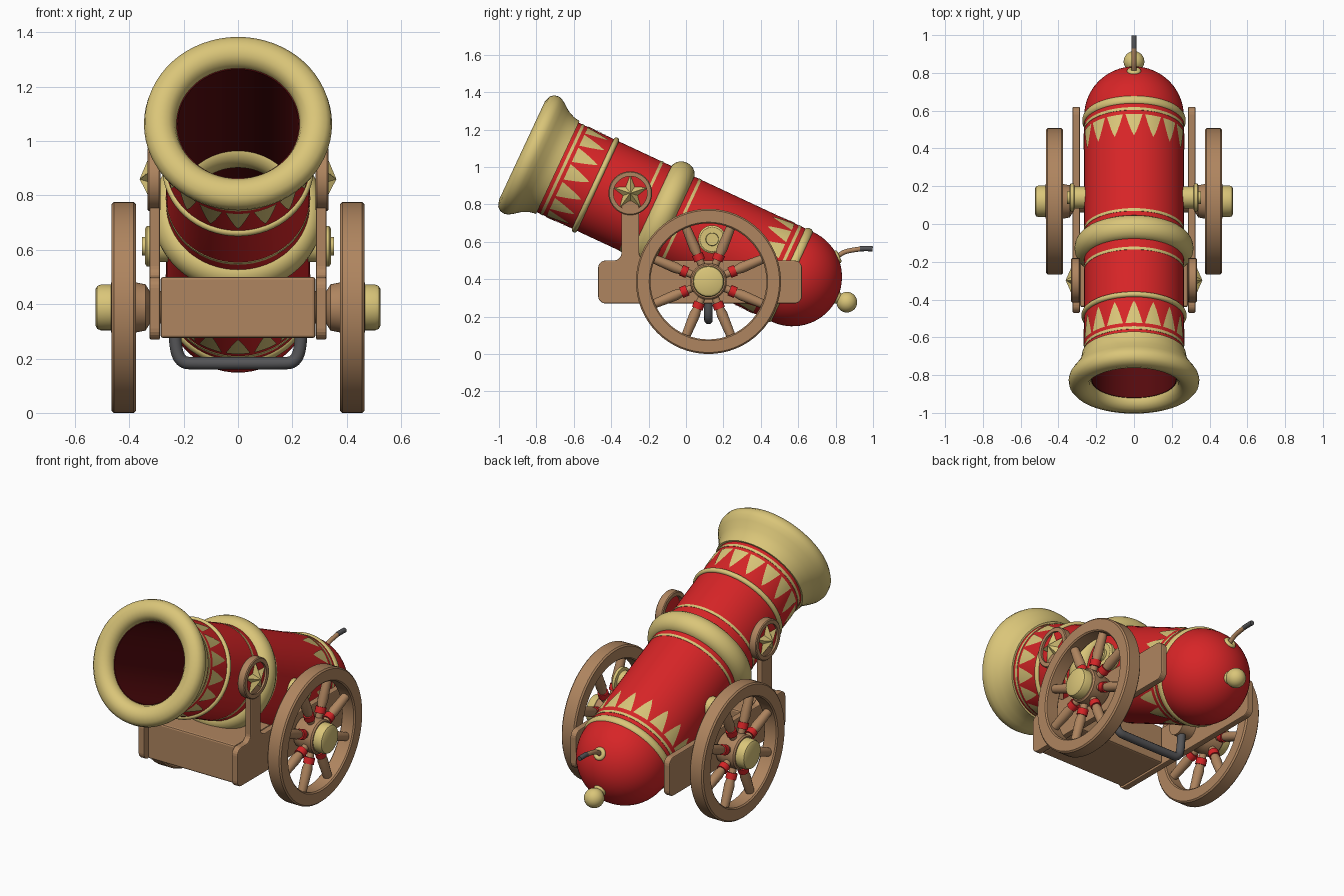
import bpy, bmesh, math
from math import pi, sin, cos, radians
from mathutils import Matrix, Vector

if "Cube" in bpy.data.objects:
    bpy.data.objects.remove(bpy.data.objects["Cube"], do_unlink=True)


def material(name, rgb):
    m = bpy.data.materials.new(name)
    m.use_nodes = True
    m.diffuse_color = (*rgb, 1)
    m.node_tree.nodes["Principled BSDF"].inputs["Base Color"].default_value = (*rgb, 1)
    return m


RED = material("red paint", (0.68, 0.018, 0.02))
DARK = material("dark red bore", (0.09, 0.003, 0.004))
GOLD = material("pale gold", (0.70, 0.56, 0.19))
WOOD = material("brown wood", (0.43, 0.235, 0.115))
IRON = material("grey iron", (0.09, 0.09, 0.095))


def finish(name, bm, mats, matrix=Matrix(), smooth=True, bevel=0):
    bmesh.ops.remove_doubles(bm, verts=bm.verts, dist=1e-5)
    bmesh.ops.recalc_face_normals(bm, faces=bm.faces)
    me = bpy.data.meshes.new(name)
    bm.to_mesh(me)
    bm.free()
    for m in mats:
        me.materials.append(m)
    if smooth:
        me.shade_smooth()
        me.set_sharp_from_angle(angle=radians(35))
    ob = bpy.data.objects.new(name, me)
    ob.matrix_world = matrix
    bpy.context.collection.objects.link(ob)
    if bevel:
        mod = ob.modifiers.new("soft edges", "BEVEL")
        mod.width, mod.segments = bevel, 2
    return ob


def lathe(name, profile, mat, matrix=Matrix(), closed=False, steps=64, inner=None):
    """Spin (radius, height) points about local z; inner = (material, face rule)."""
    bm = bmesh.new()
    vs = [bm.verts.new((r, 0, h)) for r, h in profile]
    for a, b in zip(vs, vs[1:] + (vs[:1] if closed else [])):
        bm.edges.new((a, b))
    bmesh.ops.spin(bm, geom=bm.verts[:] + bm.edges[:], cent=(0, 0, 0), axis=(0, 0, 1),
                   angle=2 * pi, steps=steps, use_merge=True)
    mats = [mat]
    if inner:
        mats.append(inner[0])
        for f in bm.faces:
            f.material_index = int(inner[1](f.calc_center_median()))
    return finish(name, bm, mats, matrix)


def ring(name, major, minor, height, mat, matrix, stretch=1):
    pts = [(major + minor * cos(a * pi / 10), height + stretch * minor * sin(a * pi / 10))
           for a in range(20)]
    return lathe(name, pts, mat, matrix, closed=True)


def ball(r, start, end, n=16):
    return [(r * cos(a), r * sin(a)) for a in
            (start + (end - start) * i / n for i in range(n + 1))]


def tube(name, points, radius, mat):
    cu = bpy.data.curves.new(name, "CURVE")
    cu.dimensions = "3D"
    cu.bevel_depth, cu.bevel_resolution, cu.use_fill_caps = radius, 4, True
    sp = cu.splines.new("NURBS")
    sp.points.add(len(points) - 1)
    for p, co in zip(sp.points, points):
        p.co = (*co, 1)
    sp.use_endpoint_u, sp.order_u, sp.resolution_u = True, 3, 8
    cu.materials.append(mat)
    ob = bpy.data.objects.new(name, cu)
    bpy.context.collection.objects.link(ob)


# Barrel: local z runs along the bore from the dome centre to the mouth
R = 0.264
BARREL = Matrix.Translation((0, 0.57, 0.412)) @ Matrix.Rotation(radians(65), 4, "X")
lathe("barrel", ball(R, -pi / 2, 0) + [(R, 0.7), (R, 1.4), (0.24, 1.54), (0.222, 1.54),
      (0.222, 0.6), (0, 0.6)], RED, BARREL,
      inner=(DARK, lambda c: c.z > 0.5 and c.xy.length < 0.235))
lathe("muzzle_flare", [(0.262, 1.385), (0.274, 1.385), (0.28, 1.42), (0.298, 1.46),
      (0.325, 1.495), (0.341, 1.52), (0.346, 1.54), (0.342, 1.565), (0.325, 1.585),
      (0.29, 1.597), (0.255, 1.589), (0.234, 1.567), (0.225, 1.535), (0.235, 1.5)],
      GOLD, BARREL, closed=True)
ring("middle_ring", 0.252, 0.063, 0.77, GOLD, BARREL, 1.1)
ring("front_thin_ring", 0.264, 0.015, 1.163, GOLD, BARREL)
ring("rear_thin_ring", 0.258, 0.016, 0.025, GOLD, BARREL, 1.5)
for i, h in enumerate((0.07, 0.66, 0.885, 1.35)):
    lathe(f"painted_stripe_{i + 1}", [(R - 0.003, h), (R + 0.002, h), (R + 0.002, h + 0.016),
          (R - 0.003, h + 0.016)], GOLD, BARREL, closed=True)


# Painted rows of pointed teeth wrapped round the barrel
def teeth(name, base, tip, count=16, rows=6):
    bm = bmesh.new()
    for k in range(count):
        mid = pi / 2 + k * 2 * pi / count
        grid = []
        for j in range(rows + 1):
            f = j / rows
            half = radians(9.8) * (1 - f) ** 0.8
            grid.append([bm.verts.new(((R + 0.003) * cos(mid + s * half),
                                       (R + 0.003) * sin(mid + s * half),
                                       base + (tip - base) * f)) for s in (-1, -.5, 0, .5, 1)])
        for a, b in zip(grid, grid[1:]):
            for i in range(4):
                bm.faces.new((a[i], a[i + 1], b[i + 1], b[i]))
    finish(name, bm, [GOLD], BARREL)


teeth("rear_teeth", 0.11, 0.235)
teeth("front_teeth", 1.33, 1.2)

# Rear knob on its neck
lathe("rear_knob", ball(0.055, -pi / 2, pi / 2), GOLD,
      BARREL @ Matrix.Translation((0, 0, -0.32)), steps=32)
lathe("knob_neck", [(0, -0.3), (0.025, -0.3), (0.03, -0.27), (0.045, -0.25), (0, -0.25)],
      GOLD, BARREL, steps=32)

# Fuse with its collar and burnt tip
FUSE = Matrix.Translation((0, 0.805, 0.517)) @ Matrix.Rotation(radians(-66), 4, "X")
ring("fuse_collar", 0.024, 0.013, 0.004, GOLD, FUSE)
tube("fuse", [(0, 0.78, 0.5), (0, 0.83, 0.54), (0, 0.88, 0.555), (0, 0.935, 0.562)], 0.013, WOOD)
tube("fuse_tip", [(0, 0.93, 0.562), (0, 0.96, 0.565), (0, 0.998, 0.562)], 0.014, IRON)

# Front crossbar and iron stirrup
bm = bmesh.new()
bmesh.ops.create_cube(bm, size=1, matrix=Matrix.Translation((0, -0.27, 0.388))
                      @ Matrix.Diagonal((0.57, 0.34, 0.225, 1)))
finish("front_crossbar", bm, [WOOD], smooth=False, bevel=0.01)
tube("iron_stirrup", [(-0.235, 0.12, 0.38), (-0.235, 0.12, 0.27), (-0.215, 0.12, 0.185),
     (-0.15, 0.12, 0.182), (0.15, 0.12, 0.182), (0.215, 0.12, 0.185), (0.235, 0.12, 0.27),
     (0.235, 0.12, 0.38)], 0.023, IRON)


# Side cheek: rounded outline pushed out to a plank
def cheek(name, s):
    bm = bmesh.new()
    outline = [(-0.47, 0.27), (0.62, 0.27), (0.62, 0.5), (-0.25, 0.5), (-0.25, 0.82),
               (-0.345, 0.82), (-0.345, 0.5), (-0.47, 0.5)]
    bm.faces.new([bm.verts.new((s * 0.287, y, z)) for y, z in outline])
    bmesh.ops.bevel(bm, geom=bm.verts[:], offset=0.04, segments=5, profile=0.5,
                    affect="VERTICES")
    out = bmesh.ops.extrude_face_region(bm, geom=bm.faces[:])
    bmesh.ops.translate(bm, vec=(s * 0.038, 0, 0),
                        verts=[v for v in out["geom"] if isinstance(v, bmesh.types.BMVert)])
    finish(name, bm, [WOOD], smooth=False, bevel=0.005)


# Raised five-pointed star
def star(name, matrix):
    bm = bmesh.new()
    rim = []
    for k in range(10):
        r = 0.042 if k % 2 else 0.1
        a = k * pi / 5
        rim.append(bm.verts.new((-r * cos(a), r * sin(a), 0.32)))
    top = bm.verts.new((0, 0, 0.362))
    for a, b in zip(rim, rim[1:] + rim[:1]):
        bm.faces.new((a, b, top))
    bm.faces.new(rim)
    finish(name, bm, [GOLD], matrix, smooth=False)


for side, s in (("left", 1), ("right", -1)):
    turn = Matrix.Rotation(s * pi / 2, 4, "Y")          # local z points outward
    flip = Matrix.Rotation(0 if s > 0 else pi, 4, "Z")  # keeps star tip upward
    cheek(f"{side}_cheek", s)
    at = Matrix.Translation((0, -0.298, 0.86)) @ turn
    lathe(f"{side}_star_ring", [(0.09, 0.285), (0.112, 0.285), (0.117, 0.29), (0.117, 0.328),
          (0.112, 0.333), (0.09, 0.333)], WOOD, at, closed=True, steps=40)
    lathe(f"{side}_star_disc", [(0, 0.312), (0.092, 0.312), (0.092, 0.321), (0, 0.321)],
          RED, at, steps=40)
    star(f"{side}_star", at @ flip)
    lathe(f"{side}_trunnion", [(0, 0.25), (0.058, 0.25), (0.058, 0.315), (0.075, 0.318),
          (0.075, 0.335), (0.065, 0.342), (0.035, 0.342), (0.033, 0.354), (0, 0.354)],
          GOLD, Matrix.Translation((0, 0.14, 0.613)) @ turn, steps=40)

    # Wheel, hub and spokes
    hub = Matrix.Translation((0, 0.12, 0.388)) @ turn
    lathe(f"{side}_wheel_rim", [(0.31, 0.383), (0.317, 0.376), (0.38, 0.376), (0.388, 0.384),
          (0.388, 0.457), (0.38, 0.465), (0.317, 0.465), (0.31, 0.458)], WOOD, hub, closed=True)
    lathe(f"{side}_hub", [(0, 0.2), (0.06, 0.2), (0.06, 0.325), (0.085, 0.34), (0.092, 0.375),
          (0.098, 0.39), (0.098, 0.46), (0.09, 0.468), (0, 0.468)], WOOD, hub, steps=40)
    lathe(f"{side}_hub_cap", [(0, 0.46), (0.084, 0.46), (0.084, 0.505), (0.079, 0.518),
          (0.066, 0.525), (0, 0.525)], GOLD, hub, steps=40)
    for k in range(8):
        spoke = (hub @ Matrix.Translation((0, 0, 0.42))
                 @ Matrix.Rotation(radians(22.5 + 45 * k), 4, "Z") @ Matrix.Rotation(pi / 2, 4, "Y"))
        lathe(f"{side}_spoke_{k + 1}", [(0.02, 0.08), (0.021, 0.15), (0.029, 0.19),
              (0.024, 0.32)], WOOD, spoke, steps=16)
        lathe(f"{side}_spoke_band_{k + 1}", [(0.018, 0.122), (0.03, 0.122), (0.03, 0.158),
              (0.018, 0.158)], RED, spoke, closed=True, steps=16)
